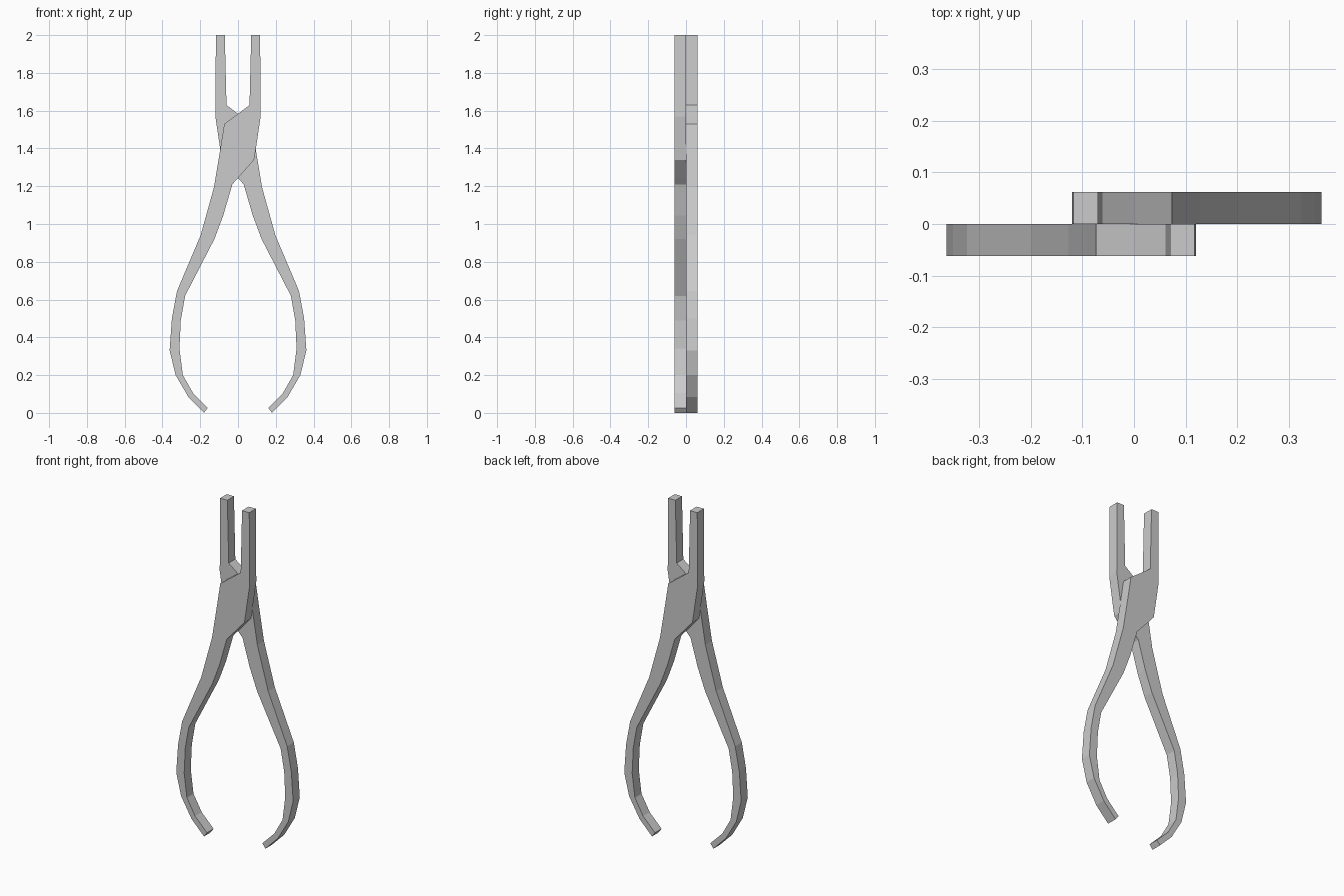
import bpy, bmesh
from math import pi

if "Cube" in bpy.data.objects:
    bpy.data.objects.remove(bpy.data.objects["Cube"])

T = 0.062  # thickness of one half

# Outline (x, z) of the front half: jaw on the right, handle on the left
PROFILE = [
    # jaw tip and outer edge, down to the joint
    (0.07, 2.0), (0.117, 2.0), (0.12, 1.57), (0.094, 1.395), (0.085, 1.34),
    # inner edge of the handle
    (0.0, 1.243), (-0.03, 1.21), (-0.078, 1.045), (-0.125, 0.92), (-0.28, 0.62),
    (-0.303, 0.49), (-0.31, 0.34), (-0.292, 0.20), (-0.238, 0.105), (-0.16, 0.027),
    # handle tip and outer edge
    (-0.18, 0.0), (-0.262, 0.083), (-0.33, 0.20), (-0.362, 0.33),
    (-0.35, 0.50), (-0.323, 0.645), (-0.198, 0.94), (-0.127, 1.195),
    # joint plate and inner edge of the jaw
    (-0.094, 1.395), (-0.073, 1.53), (0.0, 1.583), (0.061, 1.63),
]


def plier_half(name, turn):
    bm = bmesh.new()
    face = bm.faces.new([bm.verts.new((x, -T, z)) for x, z in PROFILE])
    ext = bmesh.ops.extrude_face_region(bm, geom=[face], use_keep_orig=True)
    verts = [v for v in ext["geom"] if isinstance(v, bmesh.types.BMVert)]
    bmesh.ops.translate(bm, verts=verts, vec=(0, T, 0))
    bmesh.ops.recalc_face_normals(bm, faces=bm.faces[:])
    mesh = bpy.data.meshes.new(name)
    bm.to_mesh(mesh)
    bm.free()
    obj = bpy.data.objects.new(name, mesh)
    obj.rotation_euler.z = turn
    bpy.context.collection.objects.link(obj)


# The back half is the front half turned half a revolution
plier_half("front_plier_half", 0)
plier_half("back_plier_half", pi)
